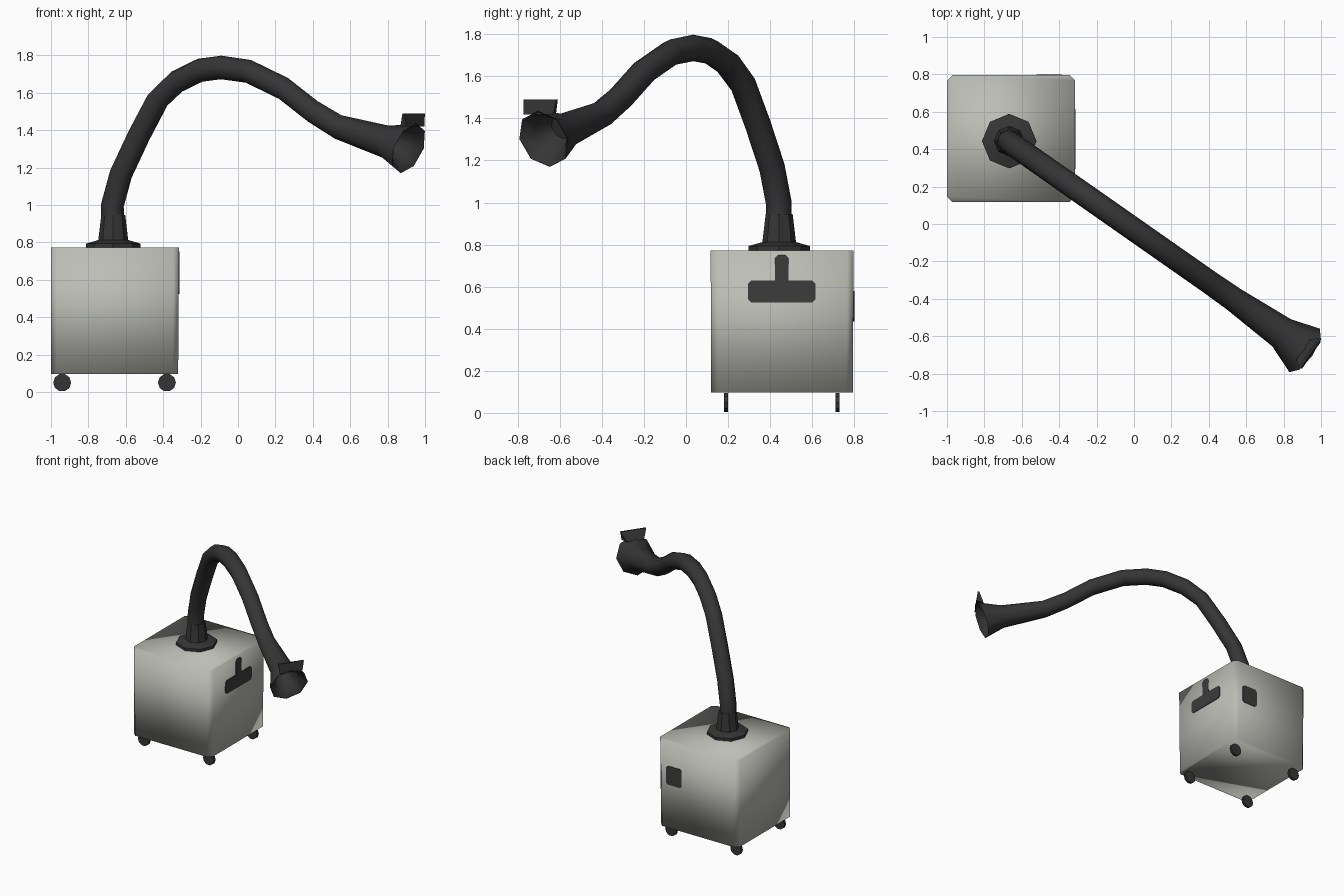
import bpy, bmesh, math
from mathutils import Vector

if "Cube" in bpy.data.objects:
    bpy.data.objects.remove(bpy.data.objects["Cube"])


def material(name, rgb):
    m = bpy.data.materials.new(name)
    m.diffuse_color = (*rgb, 1)
    m.use_nodes = True
    m.node_tree.nodes["Principled BSDF"].inputs["Base Color"].default_value = m.diffuse_color
    return m


GREY = material("warm_grey", (0.50, 0.51, 0.465))
DARK = material("charcoal", (0.036, 0.036, 0.036))
PANEL = material("panel_grey", (0.045, 0.045, 0.045))


def finish(name, bm, mat, angle=None):
    bmesh.ops.recalc_face_normals(bm, faces=bm.faces)
    me = bpy.data.meshes.new(name)
    bm.to_mesh(me)
    bm.free()
    me.materials.append(mat)
    ob = bpy.data.objects.new(name, me)
    bpy.context.collection.objects.link(ob)
    if angle is not None:
        bpy.ops.object.select_all(action='DESELECT')
        ob.select_set(True)
        bpy.context.view_layer.objects.active = ob
        bpy.ops.object.shade_smooth_by_angle(angle=math.radians(angle))
    return ob


def loft(rings, cap_start=True, cap_end=True):
    """Skin a list of equal-length point rings."""
    bm = bmesh.new()
    rows = [[bm.verts.new(p) for p in ring] for ring in rings]
    n = len(rows[0])
    for a, b in zip(rows, rows[1:]):
        for i in range(n):
            j = (i + 1) % n
            bm.faces.new((a[i], a[j], b[j], b[i]))
    if cap_start:
        bm.faces.new(rows[0])
    if cap_end:
        bm.faces.new(rows[-1])
    return bm


def ring(c, s, u, r, n=8):
    return [c + r * (math.cos(k * math.tau / n) * s + math.sin(k * math.tau / n) * u)
            for k in range(n)]


X, Y, Z = Vector((1, 0, 0)), Vector((0, 1, 0)), Vector((0, 0, 1))

# Cabinet: slightly tapered box with chamfered upright edges
def cabinet_ring(x0, x1, y0, y1, z, c=0.03):
    return [(x0 + c, y0, z), (x1 - c, y0, z), (x1, y0 + c, z), (x1, y1 - c, z),
            (x1 - c, y1, z), (x0 + c, y1, z), (x0, y1 - c, z), (x0, y0 + c, z)]

body = finish("cabinet", loft([cabinet_ring(-1, -0.32, 0.12, 0.793, 0.097),
                               cabinet_ring(-1, -0.315, 0.117, 0.797, 0.772)]), GREY, 180)

# Caster wheels: thin discs
for iy, y in enumerate((0.19, 0.72)):
    for ix, x in enumerate((-0.94, -0.38)):
        rings = [ring(Vector((x, y + d, 0.05)), X, Z, 0.048, 10) for d in (-0.01, 0.01)]
        finish(f"caster_{iy}{ix}", loft(rings), DARK, 30)

# Swivel flange and collar
profile = [(0.146, 0.77), (0.146, 0.793), (0.08, 0.812), (0.064, 0.945)]
finish("swivel_collar", loft([ring(Vector((-0.667, 0.443, z)), X, Y, r)
                              for r, z in profile]), DARK, 40)

# Hose lying in one upright plane, ending in a flared open hood
D = Vector((0.82, -0.572, 0)).normalized()
S = Vector((-D.y, D.x, 0))
path = [(-0.671, 0.93, 0.062), (-0.671, 1.0, 0.062), (-0.626, 1.165, 0.062),
        (-0.53, 1.37, 0.062), (-0.43, 1.56, 0.062), (-0.326, 1.66, 0.063),
        (-0.203, 1.72, 0.063), (-0.09, 1.735, 0.063), (0.056, 1.714, 0.063),
        (0.243, 1.623, 0.063), (0.40, 1.50, 0.063), (0.535, 1.417, 0.066),
        (0.79, 1.338, 0.088)]
pts = [Vector((x, 0.44 - 0.70 * (x + 0.67), z)) for x, z, r in path]
rim = Vector((0.912, -0.676, 1.302))
a = math.radians(-21)
T = D * math.cos(a) + Z * math.sin(a)
U = -D * math.sin(a) + Z * math.cos(a)
ext = pts + [rim]
rings = []
for i, (p, spec) in enumerate(zip(pts, path)):
    t = Z if i == 0 else (ext[i + 1] - ext[i - 1]).normalized()
    u = -D * t.z + Z * t.dot(D)
    rings.append(ring(p, S, u, spec[2]))
for depth, r in ((0, 0.142), (0.004, 0.134), (0.06, 0.095), (0.16, 0.06)):
    rings.append(ring(rim - T * depth, S, U, r))
finish("hose_and_hood", loft(rings), DARK, 60)

# Flap standing on the upper lip of the hood
top = Vector((0.944, -0.695, 1.49))
bm = bmesh.new()
for c, w in ((top, 0.096), (top - D * 0.012, 0.096),
             (rim + U * 0.125, 0.085), (rim - T * 0.05 + U * 0.108, 0.065)):
    for side in (-1, 1):
        bm.verts.new(c + S * w * side)
bmesh.ops.convex_hull(bm, input=bm.verts)
finish("hood_flap", bm, DARK, 30)


# Thin dark panels on the cabinet sides
def plate(name, outline, axis, base):
    def place(a, b, d):
        return Vector((base + d, a, b)) if axis == 'X' else Vector((a, base + d, b))
    finish(name, loft([[place(a, b, d) for a, b in outline] for d in (-0.006, 0.003)]), PANEL)


def clipped(a0, a1, b0, b1, c=0.015):
    return [(a0 + c, b0), (a1 - c, b0), (a1, b0 + c), (a1, b1 - c),
            (a1 - c, b1), (a0 + c, b1), (a0, b1 - c), (a0, b0 + c)]

half = [(0.145, 0.525), (0.16, 0.54), (0.16, 0.615), (0.145, 0.63),
        (0.033, 0.63), (0.033, 0.733), (0.018, 0.75)]
tee = [(0.455 + w, z) for w, z in half] + [(0.455 - w, z) for w, z in reversed(half)]
plate("side_handle_panel", tee, 'X', -0.315)
plate("rear_socket_panel", clipped(-0.52, -0.386, 0.435, 0.58), 'Y', 0.797)
